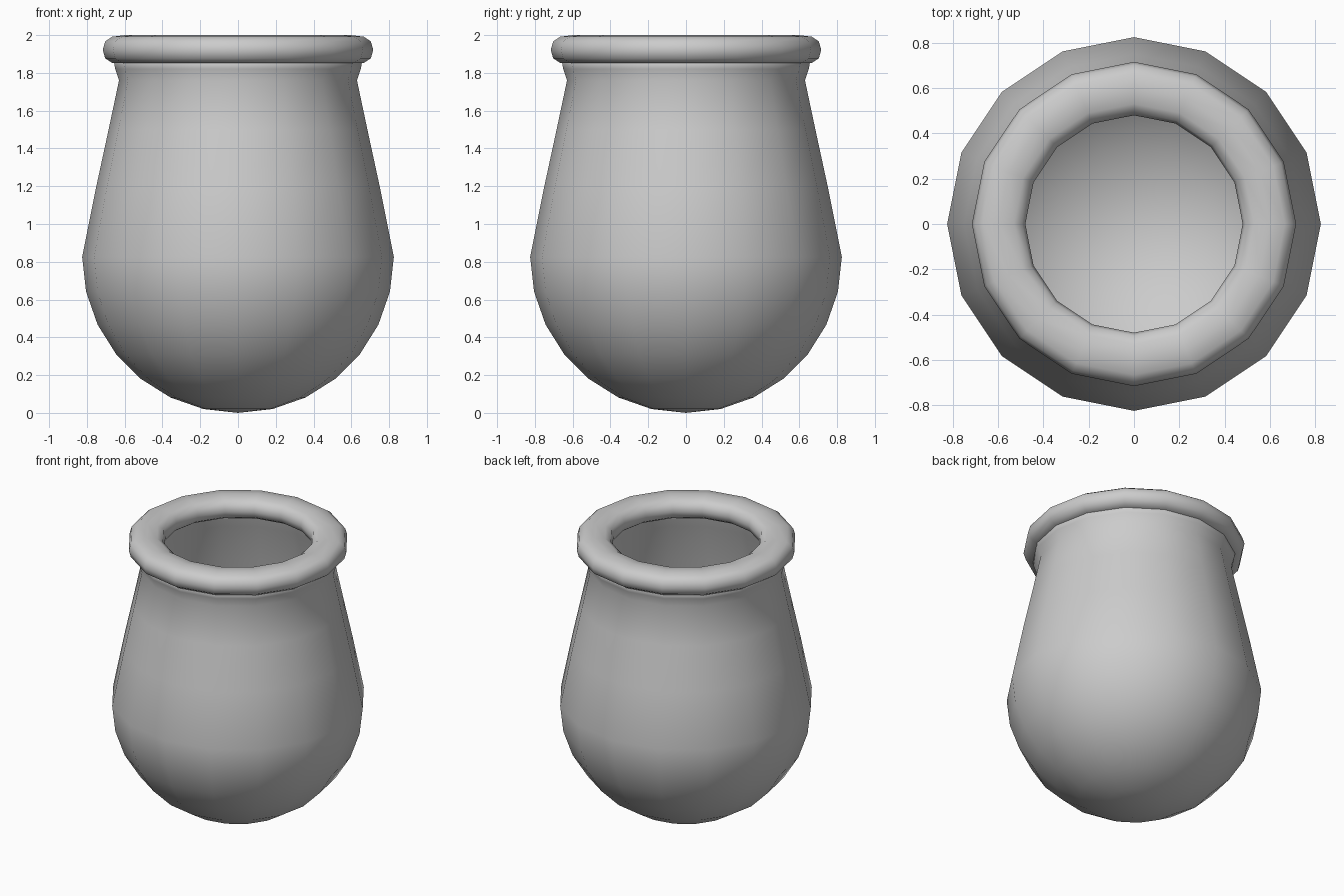
import bpy, bmesh
from math import sin, cos, pi, radians, copysign

if "Cube" in bpy.data.objects:
    bpy.data.objects.remove(bpy.data.objects["Cube"])

SIDES = 16

def lathe(name, profile, closed=False):
    """Spin an (r, z) profile around z."""
    bm = bmesh.new()
    rings = []
    for r, z in profile:
        if r < 1e-5:
            rings.append([bm.verts.new((0, 0, z))])
        else:
            rings.append([bm.verts.new((r * cos(2 * pi * i / SIDES), r * sin(2 * pi * i / SIDES), z))
                          for i in range(SIDES)])
    pairs = list(zip(rings, rings[1:]))
    if closed:
        pairs.append((rings[-1], rings[0]))
    for a, b in pairs:
        for i in range(SIDES):
            j = (i + 1) % SIDES
            if len(a) == 1:
                bm.faces.new((a[0], b[j], b[i]))
            elif len(b) == 1:
                bm.faces.new((a[i], a[j], b[0]))
            else:
                bm.faces.new((a[i], a[j], b[j], b[i]))
    bmesh.ops.recalc_face_normals(bm, faces=bm.faces)
    mesh = bpy.data.meshes.new(name)
    bm.to_mesh(mesh)
    bm.free()
    for p in mesh.polygons:
        p.use_smooth = True
    obj = bpy.data.objects.new(name, mesh)
    bpy.context.collection.objects.link(obj)
    return obj

def bowl(radius):
    """Round lower half of the pot, from the bottom point to the shoulder."""
    return [(radius * sin(radians(a * 90 / 7)), 0.825 - radius * cos(radians(a * 90 / 7)))
            for a in range(8)]

# pot body: thin wall, outer skin up to the neck and inner skin back down
outer = bowl(0.825) + [(0.75, 1.2), (0.685, 1.5), (0.63, 1.76), (0.65, 1.82), (0.66, 1.88)]
inner = bowl(0.81) + [(0.735, 1.2), (0.67, 1.5), (0.61, 1.76), (0.59, 1.82), (0.58, 1.88)]
lathe("pot_body", outer + inner[::-1])

# rim: rolled ring around the mouth, slightly flattened
def soft(v):
    return copysign(abs(v) ** 0.8, v)

ring = [(0.598 + 0.118 * soft(cos(2 * pi * k / 12)), 1.922 + 0.078 * soft(sin(2 * pi * k / 12)))
        for k in range(12)]
lathe("rim", ring, closed=True)
